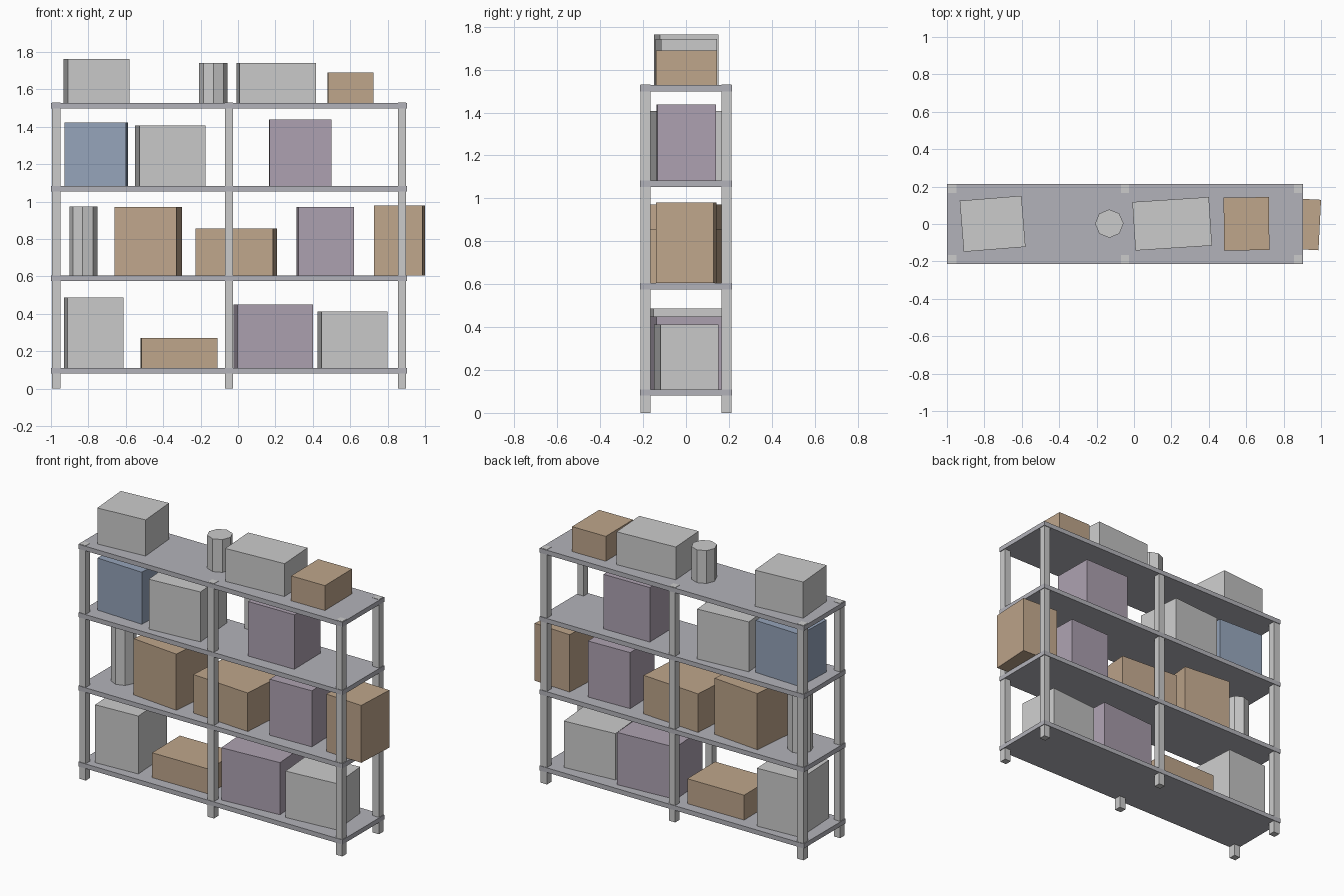
import bpy
from math import radians, sin, cos

if "Cube" in bpy.data.objects:
    bpy.data.objects.remove(bpy.data.objects["Cube"])


def material(name, rgb):
    m = bpy.data.materials.new(name)
    m.diffuse_color = (*rgb, 1)
    m.use_nodes = True
    m.node_tree.nodes["Principled BSDF"].inputs["Base Color"].default_value = m.diffuse_color
    return m


MATS = {
    "grey": None,
    "metal": material("shelf_metal", (0.45, 0.45, 0.49)),
    "brown": material("cardboard", (0.52, 0.38, 0.26)),
    "purple": material("purple_box", (0.42, 0.36, 0.44)),
    "blue": material("blue_box", (0.30, 0.37, 0.49)),
}


def finish(name, color):
    ob = bpy.context.object
    ob.name = name
    if MATS[color]:
        ob.data.materials.append(MATS[color])


def box(name, center, size, color="grey", turn=0):
    bpy.ops.mesh.primitive_cube_add(size=1, location=center, rotation=(0, 0, radians(turn)))
    bpy.context.object.scale = size
    finish(name, color)


def carton(name, x0, x1, z0, z1, depth, turn, color):
    """Turned box whose outline fills x0..x1 seen from the front."""
    a = radians(turn)
    width = (x1 - x0 - depth * abs(sin(a))) / cos(a)
    box(name, ((x0 + x1) / 2, 0.001, (z0 + z1) / 2), (width, depth, z1 - z0), color, turn)


def canister(name, x, z0, z1, turn):
    bpy.ops.mesh.primitive_cylinder_add(vertices=8, radius=0.076, depth=z1 - z0,
                                        location=(x, 0.002, (z0 + z1) / 2),
                                        rotation=(0, 0, radians(turn)))
    finish(name, "grey")


# Shelf boards
TOPS = [0.11, 0.606, 1.083, 1.528]
for i, z in enumerate(TOPS):
    box(f"shelf_board_{i + 1}", (-0.048, 0, z - 0.015), (1.904, 0.43, 0.03), "metal")

# Upright posts, front and back
for label, x in (("left", -0.972), ("middle", -0.048), ("right", 0.877)):
    for side, y in (("front", -0.189), ("back", 0.189)):
        box(f"{side}_{label}_post", (x, y, 0.765), (0.045, 0.045, 1.53))

# Cartons: shelf, left x, right x, top z, depth, turn, colour
CARTONS = [
    (0, -0.93, -0.613, 0.487, 0.32, 3.1, "grey"),
    (0, -0.52, -0.11, 0.272, 0.29, 0.6, "brown"),
    (0, -0.025, 0.40, 0.45, 0.308, 4.0, "purple"),
    (0, 0.424, 0.798, 0.412, 0.272, 5.0, "grey"),
    (1, -0.66, -0.30, 0.972, 0.30, -5.7, "brown"),
    (1, -0.226, 0.208, 0.857, 0.307, -4.0, "brown"),
    (1, 0.314, 0.62, 0.971, 0.26, 1.8, "purple"),
    (1, 0.726, 1.0, 0.98, 0.27, -2.9, "brown"),
    (2, -0.928, -0.588, 1.422, 0.26, -2.3, "blue"),
    (2, -0.551, -0.174, 1.408, 0.308, 4.5, "grey"),
    (2, 0.166, 0.50, 1.438, 0.274, 0.7, "purple"),
    (3, -0.932, -0.58, 1.763, 0.274, 4.6, "grey"),
    (3, -0.009, 0.417, 1.742, 0.26, 3.7, "grey"),
    (3, 0.479, 0.724, 1.69, 0.283, 0.6, "brown"),
]
for n, (s, x0, x1, z1, d, turn, color) in enumerate(CARTONS):
    carton(f"carton_{n + 1}", x0, x1, TOPS[s], z1, d, turn, color)

# Round canisters
canister("canister_middle", -0.826, TOPS[1], 0.973, -4)
canister("canister_top", -0.132, TOPS[3], 1.742, 1)
